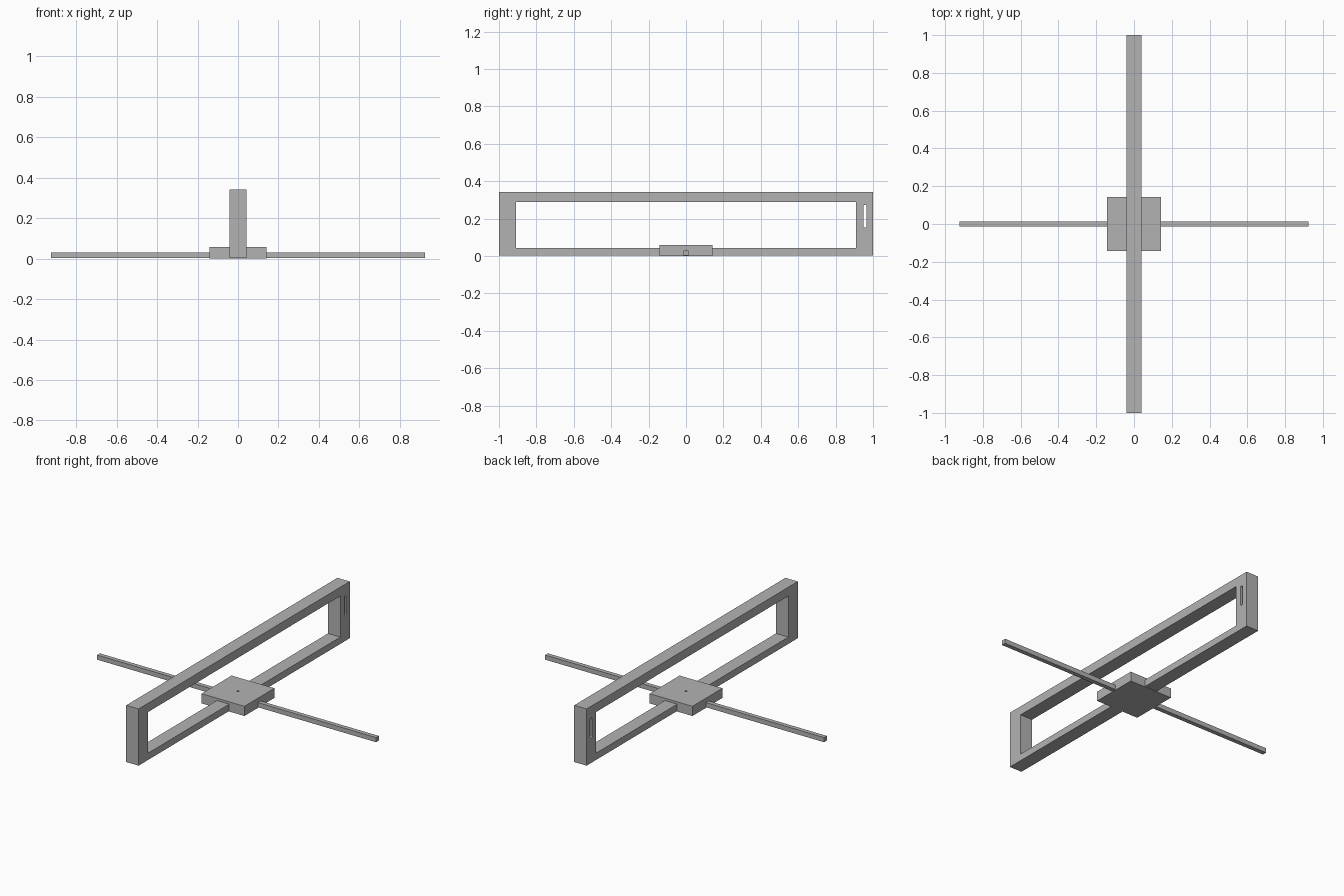
import bpy
import bmesh
import math
from mathutils import Matrix, Vector

if "Cube" in bpy.data.objects:
    bpy.data.objects.remove(bpy.data.objects["Cube"], do_unlink=True)

grey = bpy.data.materials.new("plain grey")
grey.use_nodes = True
colour = (0.45, 0.45, 0.45, 1)
grey.diffuse_color = colour
grey.node_tree.nodes["Principled BSDF"].inputs["Base Color"].default_value = colour


def add_object(name, bm):
    mesh = bpy.data.meshes.new(name)
    bmesh.ops.recalc_face_normals(bm, faces=bm.faces)
    bm.to_mesh(mesh)
    bm.free()
    mesh.materials.append(grey)
    obj = bpy.data.objects.new(name, mesh)
    bpy.context.collection.objects.link(obj)
    return obj


def box(name, low, high):
    low, high = Vector(low), Vector(high)
    bm = bmesh.new()
    bmesh.ops.create_cube(bm, size=1, matrix=Matrix.Translation((low + high) / 2)
                          @ Matrix.Diagonal((high - low).to_4d()))
    return add_object(name, bm)


def cut(obj, cutter):
    cutter.hide_render = True
    cutter.hide_viewport = True
    cutter.display_type = 'WIRE'
    mod = obj.modifiers.new(cutter.name, 'BOOLEAN')
    mod.operation = 'DIFFERENCE'
    mod.solver = 'EXACT'
    mod.object = cutter
    # Bake the cut so that the helper can go
    bpy.context.view_layer.update()
    graph = bpy.context.evaluated_depsgraph_get()
    obj.data = bpy.data.meshes.new_from_object(obj.evaluated_get(graph))
    obj.modifiers.clear()
    bpy.data.objects.remove(cutter, do_unlink=True)


# Tall rectangular frame with a long opening
frame = box("frame", (-0.041, -1, 0.003), (0.041, 1, 0.343))
cut(frame, box("opening_cutter", (-0.1, -0.91, 0.044), (0.1, 0.91, 0.29)))

# Narrow slot through the rear upright, with rounded ends
bm = bmesh.new()
radius, slot_y, ends = 0.009, 0.957, (0.161, 0.264)
ring = []
for end, z in enumerate(ends):
    for i in range(9):
        a = math.pi * (1 - end + i / 8)
        ring.append(bm.verts.new((-0.1, slot_y + radius * math.cos(a),
                                  z + radius * math.sin(a))))
face = bm.faces.new(ring)
new = bmesh.ops.extrude_face_region(bm, geom=[face])["geom"]
bmesh.ops.translate(bm, vec=(0.2, 0, 0),
                    verts=[v for v in new if isinstance(v, bmesh.types.BMVert)])
cut(frame, add_object("slot_cutter", bm))

# Square base plate with a small centre dimple
plate = box("base_plate", (-0.142, -0.142, 0), (0.142, 0.142, 0.058))
bm = bmesh.new()
bmesh.ops.create_cone(bm, cap_ends=True, segments=16, radius1=0.004, radius2=0.012,
                      depth=0.02, matrix=Matrix.Translation((0, 0, 0.06)))
cut(plate, add_object("dimple_cutter", bm))

# Thin side arms
for side, name in ((1, "left_arm"), (-1, "right_arm")):
    inner, outer = sorted((side * 0.13, side * 0.925))
    box(name, (inner, -0.013, 0.003), (outer, 0.013, 0.031))
